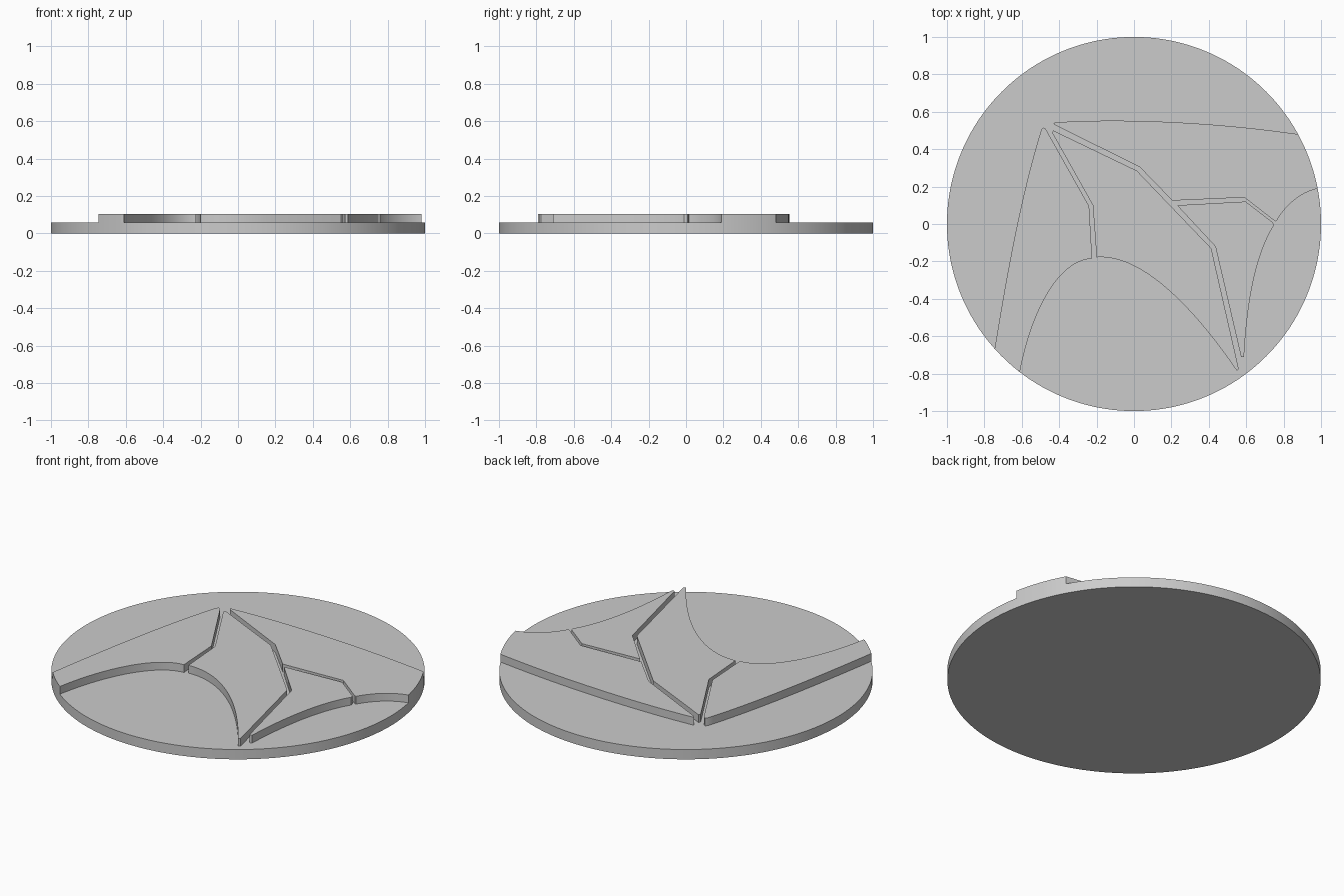
import bpy
import bmesh
from math import cos, sin, atan2, pi
from mathutils import Vector
from mathutils.geometry import interpolate_bezier

BASE_TOP = 0.058
RELIEF_TOP = 0.104

cube = bpy.data.objects.get("Cube")
if cube:
    bpy.data.objects.remove(cube, do_unlink=True)

grey = bpy.data.materials.new("plain grey")
grey.use_nodes = True
colour = (0.6, 0.6, 0.6, 1)
grey.diffuse_color = colour
grey.node_tree.nodes["Principled BSDF"].inputs["Base Color"].default_value = colour


def curve(a, b, c, d):
    """Points along a cubic curve from a to d."""
    return [(p.x, p.y) for p in interpolate_bezier(
        *(Vector((*q, 0)) for q in (a, b, c, d)), 32)]


def rim(start, end):
    """Points along the unit circle between the directions of two points."""
    a, b = atan2(start[1], start[0]), atan2(end[1], end[0])
    return [(cos(a + (b - a) * i / 16), sin(a + (b - a) * i / 16)) for i in range(17)]


def slab(name, outline, bottom, top, closed=False):
    """Extrude a flat outline upward; pieces resting on the base need no underside."""
    pts = []
    for p in outline:
        if not pts or (Vector(p) - Vector(pts[-1])).length > 0.002:
            pts.append(p)
    if (Vector(pts[0]) - Vector(pts[-1])).length < 0.002:
        pts.pop()
    area = sum(p[0] * q[1] - q[0] * p[1] for p, q in zip(pts, pts[1:] + pts[:1]))
    if area < 0:
        pts.reverse()
    bm = bmesh.new()
    low = [bm.verts.new((*p, bottom)) for p in pts]
    high = [bm.verts.new((*p, top)) for p in pts]
    bm.faces.new(high)
    if closed:
        bm.faces.new(low[::-1])
    for i in range(len(pts)):
        j = (i + 1) % len(pts)
        bm.faces.new((low[i], low[j], high[j], high[i]))
    mesh = bpy.data.meshes.new(name)
    bm.to_mesh(mesh)
    bm.free()
    mesh.materials.append(grey)
    obj = bpy.data.objects.new(name, mesh)
    bpy.context.collection.objects.link(obj)
    bpy.ops.object.select_all(action="DESELECT")
    obj.select_set(True)
    bpy.context.view_layer.objects.active = obj
    bpy.ops.object.shade_smooth_by_angle(angle=pi / 6)


# Round base
slab("base_disc", [(cos(2 * pi * i / 256), sin(2 * pi * i / 256)) for i in range(256)],
     0, BASE_TOP, closed=True)

# Left sweeping arm, running out to the rim
slab("sweeping_arm",
     curve((-0.745, -0.667), (-0.69, -0.33), (-0.61, 0.14), (-0.495, 0.505))
     + [(-0.485, 0.515), (-0.472, 0.508), (-0.24, 0.095), (-0.224, -0.185)]
     + curve((-0.228, -0.185), (-0.42, -0.2), (-0.555, -0.5), (-0.61, -0.79))
     + rim((-0.61, -0.79), (-0.745, -0.667)), BASE_TOP, RELIEF_TOP)

# Long central blade
slab("central_blade",
     [(-0.437, 0.487), (-0.432, 0.5), (0.015, 0.285), (0.413, -0.13), (0.56, -0.775)]
     + curve((0.55, -0.785), (0.3, -0.42), (0.03, -0.16), (-0.2, -0.178))
     + [(-0.22, 0.1)], BASE_TOP, RELIEF_TOP)

# Upper arm, running out to the rim
slab("upper_arm",
     [(-0.425, 0.53), (0.03, 0.305), (0.205, 0.125), (0.59, 0.142), (0.755, 0.014)]
     + curve((0.762, 0.016), (0.81, 0.1), (0.89, 0.17), (0.982, 0.189))
     + rim((0.982, 0.189), (0.877, 0.48))
     + curve((0.877, 0.48), (0.4, 0.55), (-0.1, 0.565), (-0.42, 0.543))
     + [(-0.43, 0.54)], BASE_TOP, RELIEF_TOP)

# Small lower right blade
slab("small_blade",
     [(0.23, 0.1), (0.597, 0.12), (0.744, 0.007)]
     + curve((0.746, -0.01), (0.63, -0.2), (0.6, -0.5), (0.588, -0.71))
     + [(0.573, -0.712), (0.435, -0.12)], BASE_TOP, RELIEF_TOP)
